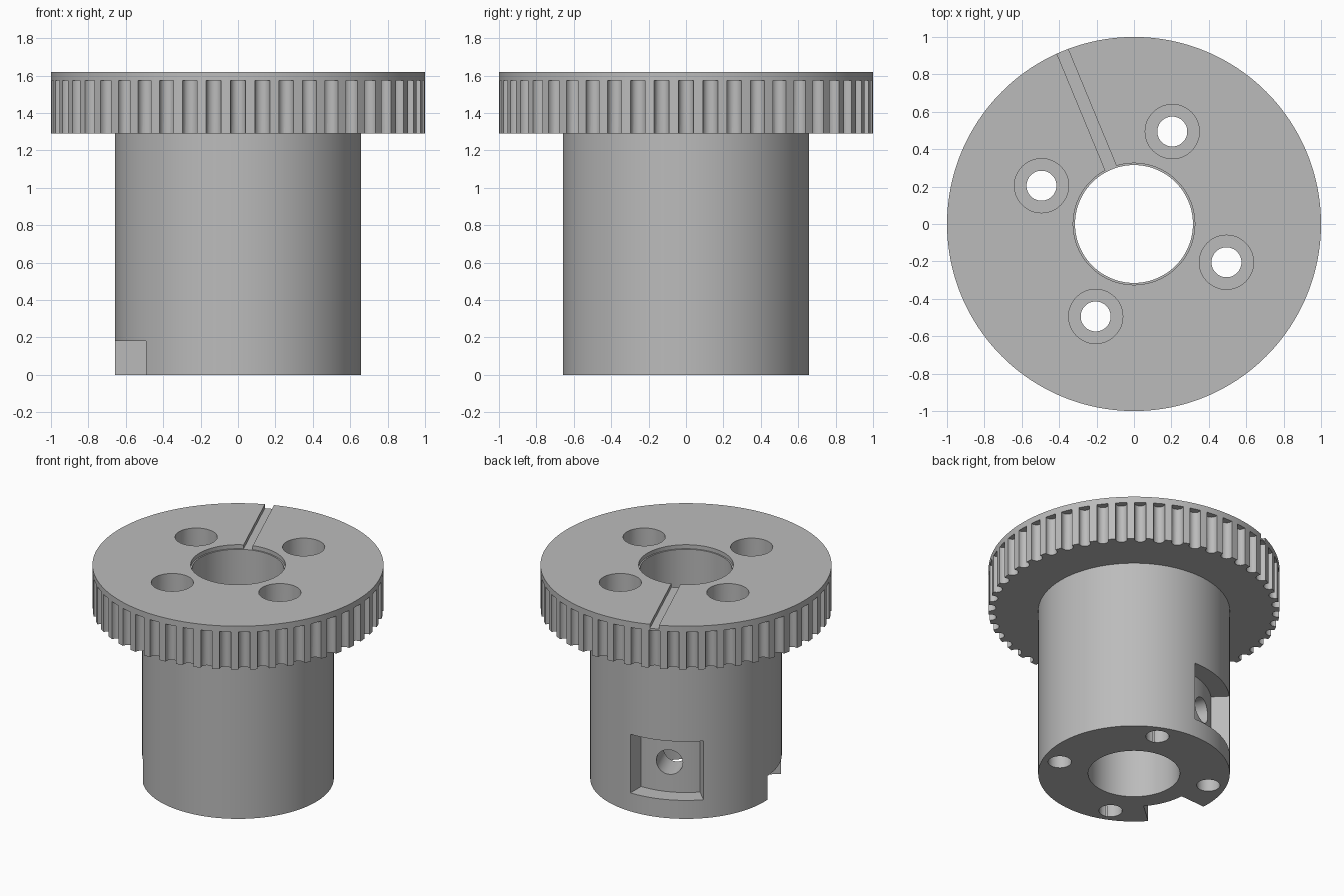
import bpy, bmesh
from math import sin, cos, pi, radians
from mathutils import Matrix

default = bpy.data.objects.get("Cube")
if default:
    bpy.data.objects.remove(default, do_unlink=True)

TOP, RIM_LOW, FLANGE_LOW = 1.62, 1.575, 1.29
HUB_R, BORE_R, SCREW_RING = 0.658, 0.315, 0.535
KEY_ANGLE = radians(112.5)      # shared direction of top slot and side pocket
TEETH = 48

metal = bpy.data.materials.new("plain grey metal")
metal.use_nodes = True
GREY = (0.5, 0.5, 0.5, 1)
metal.diffuse_color = GREY
metal.node_tree.nodes["Principled BSDF"].inputs["Base Color"].default_value = GREY


def finish(name, bm):
    bmesh.ops.recalc_face_normals(bm, faces=bm.faces)
    mesh = bpy.data.meshes.new(name)
    bm.to_mesh(mesh)
    bm.free()
    mesh.materials.append(metal)
    obj = bpy.data.objects.new(name, mesh)
    bpy.context.collection.objects.link(obj)
    return obj


def add_prism(bm, outline, z0, z1, matrix=Matrix()):
    low = [bm.verts.new(matrix @ Matrix.Translation((x, y, z0)).translation) for x, y in outline]
    high = [bm.verts.new(matrix @ Matrix.Translation((x, y, z1)).translation) for x, y in outline]
    bm.faces.new(low[::-1])
    bm.faces.new(high)
    for i in range(len(low)):
        j = (i + 1) % len(low)
        bm.faces.new((low[i], low[j], high[j], high[i]))


def arc(r, a0, a1, n, cx=0, cy=0):
    return [(cx + r * cos(a0 + (a1 - a0) * i / n), cy + r * sin(a0 + (a1 - a0) * i / n))
            for i in range(n + 1)]


def circle(r, n=48, cx=0, cy=0):
    return arc(r, 0, 2 * pi, n, cx, cy)[:-1]


def sector(r0, r1, mid, half):
    return arc(r0, mid - half, mid + half, 20) + arc(r1, mid + half, mid - half, 20)


def lathe(name, profile, n=192):
    bm = bmesh.new()
    rings = [[bm.verts.new((x, y, z)) for x, y in circle(r, n)] for r, z in profile]
    for a, b in zip(rings, rings[1:] + rings[:1]):
        for i in range(n):
            j = (i + 1) % n
            bm.faces.new((a[i], a[j], b[j], b[i]))
    return finish(name, bm)


def cut(target, name, prisms):
    bm = bmesh.new()
    for prism in prisms:
        add_prism(bm, *prism)
    cutter = finish(name, bm)
    cutter.hide_render = True
    mod = target.modifiers.new(name, 'BOOLEAN')
    mod.operation, mod.solver, mod.object = 'DIFFERENCE', 'EXACT', cutter
    bpy.context.view_layer.objects.active = target
    bpy.ops.object.modifier_apply(modifier=mod.name)
    bpy.data.objects.remove(cutter, do_unlink=True)


# Hub, flange and shallow bore recess as one turned profile
pulley = lathe("flanged_pulley", [
    (BORE_R, 0), (HUB_R, 0), (HUB_R, FLANGE_LOW), (1, FLANGE_LOW), (1, TOP),
    (0.325, TOP), (0.325, TOP - 0.03), (BORE_R, TOP - 0.03)])

# Round-bottomed belt grooves under the rim
groove = arc(0.04, pi / 2, 3 * pi / 2, 10, 0.99) + [(1.1, -0.04), (1.1, 0.04)]
cut(pulley, "belt_grooves", [
    (groove, FLANGE_LOW - 0.05, RIM_LOW, Matrix.Rotation(2 * pi * i / TEETH, 4, 'Z'))
    for i in range(TEETH)])

# Four screw holes with counterbores
turns = [Matrix.Rotation(KEY_ANGLE + pi / 4 + i * pi / 2, 4, 'Z') for i in range(4)]
cut(pulley, "counterbores", [(circle(0.145, cx=SCREW_RING), TOP - 0.2, 2, t) for t in turns])
cut(pulley, "screw_holes", [(circle(0.08, cx=SCREW_RING), -0.1, 2, t) for t in turns])

# Alignment slot across the top
slot = [(0.25, -0.032), (1.1, -0.032), (1.1, 0.032), (0.25, 0.032)]
cut(pulley, "top_slot", [(slot, TOP - 0.03, 2, Matrix.Rotation(KEY_ANGLE, 4, 'Z'))])

# Side pocket, and the open notch at the foot
cut(pulley, "side_pocket", [(sector(0.53, 0.8, KEY_ANGLE, radians(23)), 0.14, 0.585)])
cut(pulley, "foot_notch", [(sector(0.45, 0.8, KEY_ANGLE + pi / 2, radians(19)), -0.1, 0.18)])

# Radial set-screw hole from the pocket into the bore
radial = (Matrix.Translation((0, 0, 0.365)) @ Matrix.Rotation(KEY_ANGLE, 4, 'Z')
          @ Matrix.Rotation(pi / 2, 4, 'Y'))
cut(pulley, "set_screw_hole", [(circle(0.093), 0.15, 0.8, radial)])

# Smooth the turned surfaces and keep the machined edges sharp
bpy.ops.object.select_all(action='DESELECT')
pulley.select_set(True)
bpy.context.view_layer.objects.active = pulley
bpy.ops.object.shade_smooth_by_angle(angle=radians(28))
